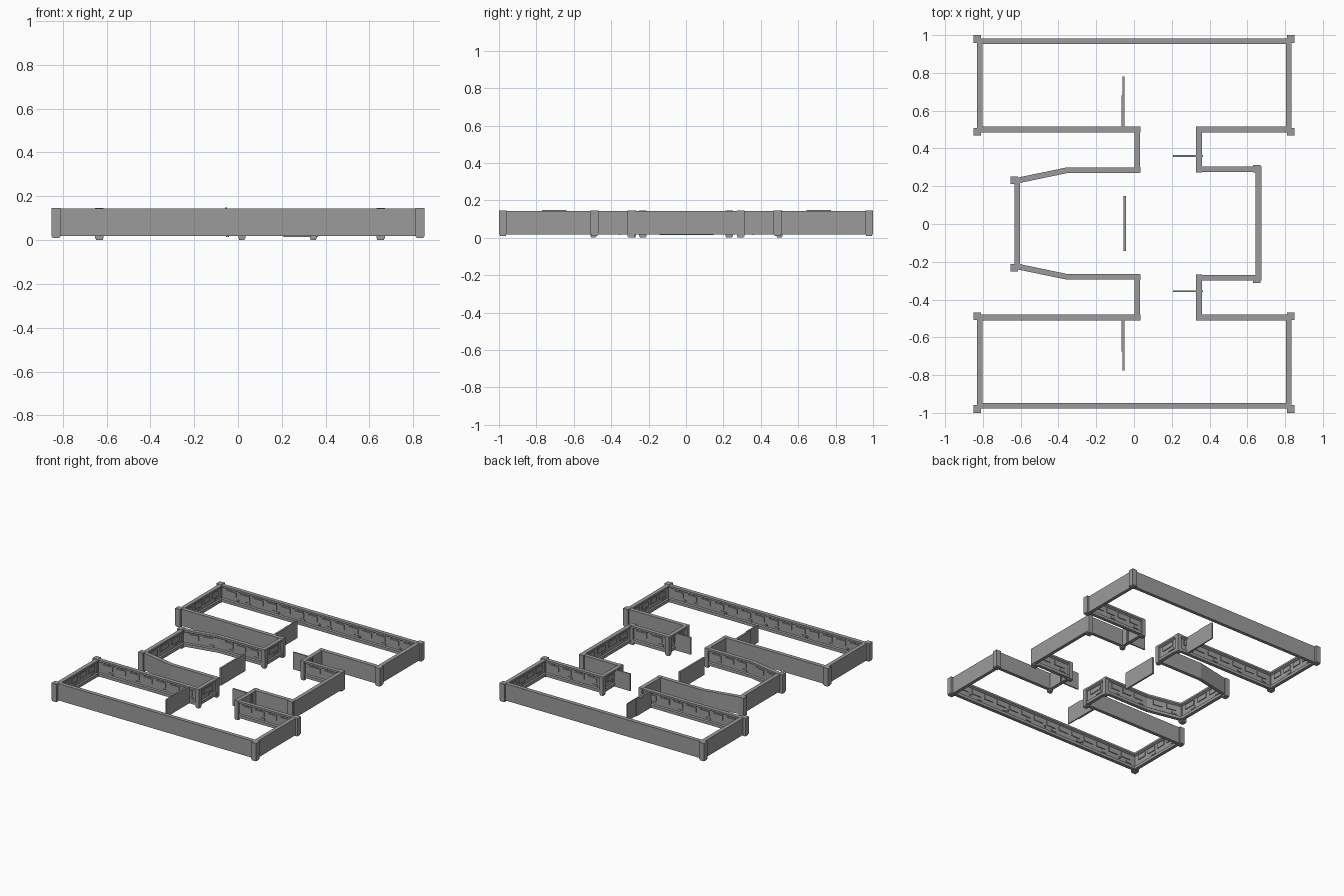
import bpy, bmesh
from mathutils import Vector, Matrix

cube = bpy.data.objects.get("Cube")
if cube:
    bpy.data.objects.remove(cube)

# Single stone colour
stone = bpy.data.materials.new("stone_grey")
stone.use_nodes = True
GREY = (0.33, 0.33, 0.33, 1)
stone.diffuse_color = GREY
stone.node_tree.nodes["Principled BSDF"].inputs["Base Color"].default_value = GREY


def finish(bm, name):
    bmesh.ops.recalc_face_normals(bm, faces=bm.faces[:])
    mesh = bpy.data.meshes.new(name)
    bm.to_mesh(mesh)
    bm.free()
    mesh.materials.append(stone)
    obj = bpy.data.objects.new(name, mesh)
    bpy.context.scene.collection.objects.link(obj)
    return obj


def add_box(bm, lo, hi, frame=None):
    lo, hi = Vector(lo), Vector(hi)
    m = Matrix.Translation((lo + hi) / 2) @ Matrix.Diagonal((*(hi - lo), 1))
    bmesh.ops.create_cube(bm, size=1, matrix=(frame or Matrix()) @ m)


def box(name, lo, hi):
    bm = bmesh.new()
    add_box(bm, lo, hi)
    return finish(bm, name)


def flip(y):
    return 0.005 - y


def mirrored(points):
    return [(x, flip(y)) for x, y in reversed(points)]


# Wall centreline, anticlockwise so the rooms lie on the left
left = [(-0.816, 0.968), (-0.816, 0.5), (0.018, 0.5), (0.018, 0.285),
        (-0.353, 0.285), (-0.618, 0.23)]
right = [(0.659, 0.29), (0.344, 0.29), (0.344, 0.5), (0.82, 0.5), (0.82, 0.968)]
path = [Vector(p) for p in left + mirrored(left) + mirrored(right) + right]
count = len(path)

# Wall section: plain outside, overhanging cap and plinth inside
profile = [(-0.015, 0.018), (-0.015, 0.144), (0.015, 0.144), (0.015, 0.13),
           (0.002, 0.122), (0.002, 0.046), (0.01, 0.04), (0.01, 0.018)]


def normal(i):
    d = (path[(i + 1) % count] - path[i % count]).normalized()
    return Vector((-d.y, d.x))


bm = bmesh.new()
rings = []
for i, p in enumerate(path):
    a, b = normal(i - 1), normal(i)
    miter = (a + b) / (1 + a.dot(b))
    rings.append([bm.verts.new((*(p + miter * u), z)) for u, z in profile])
for i in range(count):
    r, s = rings[i], rings[(i + 1) % count]
    for k in range(len(profile)):
        n = (k + 1) % len(profile)
        bm.faces.new((r[k], r[n], s[n], s[k]))
finish(bm, "perimeter_wall")

# Raised panels, small stones and studs on the inside of each wall
panels, stones, studs = bmesh.new(), bmesh.new(), bmesh.new()
for i, p in enumerate(path):
    d = path[(i + 1) % count] - p
    length = d.length
    d.normalize()
    n = normal(i)
    frame = Matrix(((d.x, n.x, 0, p.x), (d.y, n.y, 0, p.y), (0, 0, 1, 0), (0, 0, 0, 1)))
    usable = length - 0.06
    bays = max(1, round(usable / 0.115))
    pitch = usable / bays
    for b in range(bays):
        x = 0.03 + b * pitch
        add_box(panels, (x + 0.15 * pitch, 0, 0.078),
                (x + 0.85 * pitch, 0.008, 0.114), frame)
        if b % 2 == 0:
            add_box(stones, (x + 0.1 * pitch, 0, 0.05),
                    (x + 0.45 * pitch, 0.006, 0.066), frame)
        if length > 1.5 and b % 3 == 1:
            spot = frame @ Matrix.Translation((x, 0.006, 0.06))
            bmesh.ops.create_icosphere(studs, subdivisions=1, radius=0.009, matrix=spot)
finish(panels, "wall_panels")
finish(stones, "wall_stones")
finish(studs, "wall_studs")


def post(name, x, y, size, bottom, top):
    bm = bmesh.new()
    h = size / 2
    add_box(bm, (x - h, y - h, bottom + 0.008), (x + h, y + h, top))
    f = h * 0.8
    add_box(bm, (x - f, y - f, bottom), (x + f, y + f, bottom + 0.008))
    finish(bm, name)


# Corner posts, repeated on both halves
for half, side in (("rear", 1), ("front", -1)):
    for hand, x in (("right", -0.83), ("left", 0.83)):
        post(half + "_outer_post_" + hand, x, side * 0.979, 0.041, 0.009, 0.146)
        post(half + "_inner_post_" + hand, x, side * 0.489, 0.041, 0.009, 0.146)
    post(half + "_room_post_right", -0.633, side * 0.231, 0.04, 0, 0.146)
    post(half + "_room_post_left", 0.651, side * 0.292, 0.04, 0, 0.146)

# Passage posts at the wall corners
for half, turn in (("rear", lambda y: y), ("front", flip)):
    for hand, x in (("right", 0.018), ("left", 0.344)):
        for where, y in (("outer", 0.5), ("inner", 0.287)):
            post(f"{half}_{where}_passage_post_{hand}", x, turn(y), 0.031, 0, 0.145)

    # Thin partitions and doors
    def slab(name, x0, x1, y0, y1, z0, z1):
        a, b = sorted((turn(y0), turn(y1)))
        box(half + name, (x0, a, z0), (x1, b, z1))
    slab("_partition", -0.06, -0.051, 0.5, 0.78, 0.018, 0.144)
    slab("_partition_backing", -0.066, -0.06, 0.5, 0.68, 0.018, 0.144)
    slab("_partition_cap", -0.06, -0.051, 0.645, 0.775, 0.144, 0.148)
    slab("_door", 0.207, 0.366, 0.356, 0.366, 0.014, 0.143)

box("centre_partition", (-0.055, -0.143, 0.014), (-0.042, 0.148, 0.144))
